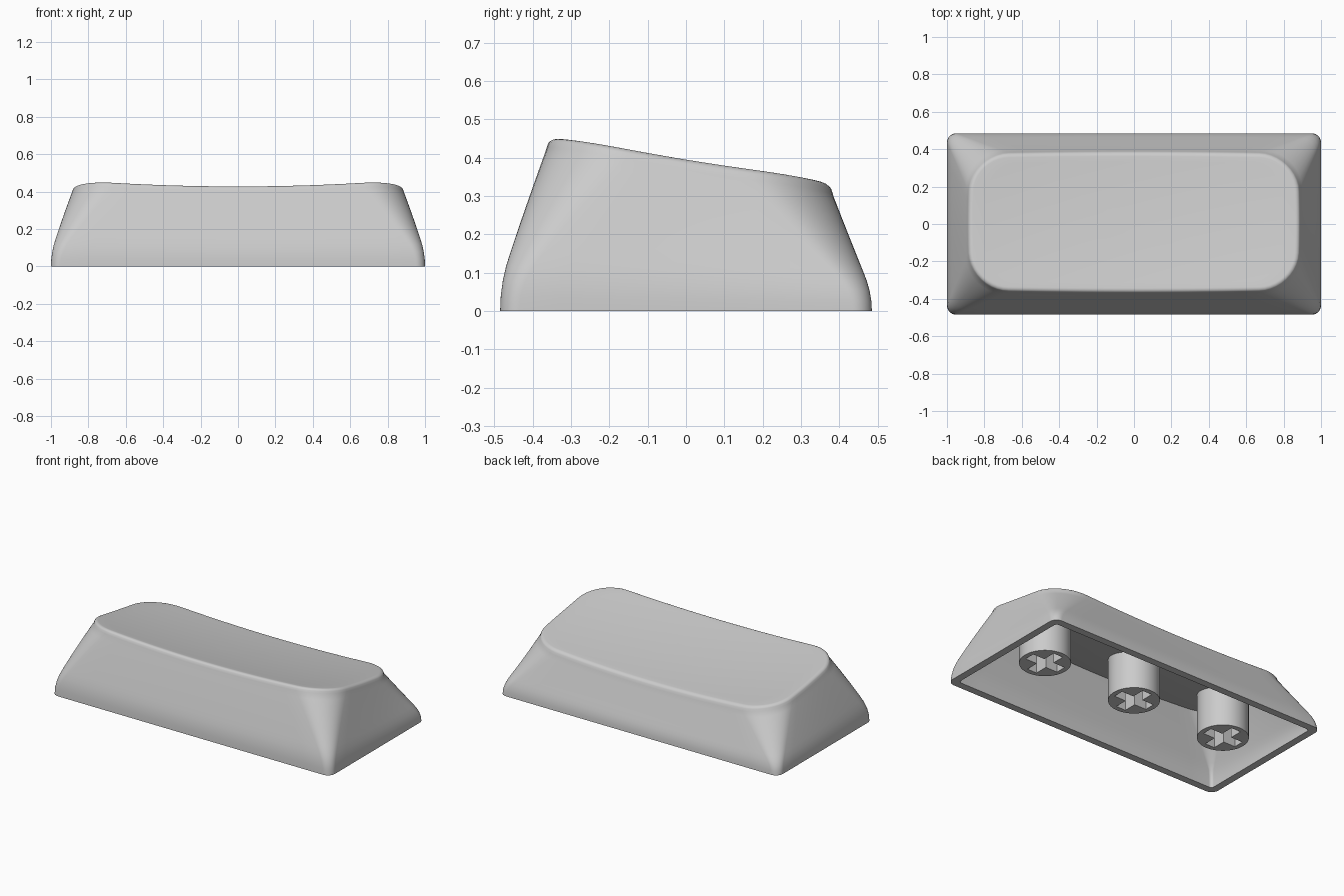
import bpy, bmesh
from math import sin, cos, pi, radians

cube = bpy.data.objects.get("Cube")
if cube:
    bpy.data.objects.remove(cube, do_unlink=True)

WALL = 0.047        # shell thickness at the rim
ROOF = 0.07         # thickness of the top
FILLET = 0.028      # rounding around the top face
ARC, LONG, SHORT = 10, 14, 8

grey = bpy.data.materials.new("light_grey_plastic")
grey.use_nodes = True
colour = (0.6, 0.6, 0.6, 1)
grey.diffuse_color = colour
grey.node_tree.nodes["Principled BSDF"].inputs["Base Color"].default_value = colour


def top_height(x, y):
    """Sloped top, dished along its length."""
    return 0.36 - 0.165 * y + 0.09 * y * y + 0.047 * x * x


def outline(f, inset=0.0):
    """Rounded rectangle, blended from the foot (f=0) to the top edge (f=1)."""
    hx = 1 + (0.89 - 1) * f - inset
    hy = 0.485 + (0.38 - 0.485) * f - inset
    r = max(0.05 + 0.16 * f - inset, 0.02)
    shift = 0.01 * f
    pts = []
    for k, (sx, sy) in enumerate(((1, 1), (-1, 1), (-1, -1), (1, -1))):
        for i in range(ARC + 1):
            a = (k + i / ARC) * pi / 2
            pts.append((sx * (hx - r) + r * cos(a), sy * (hy - r) + r * sin(a)))
        # straight run to the next corner
        n = SHORT if k % 2 else LONG
        x, y = pts[-1]
        ex, ey = (-x, y) if k % 2 == 0 else (x, -y)
        pts += [(x + (ex - x) * i / n, y + (ey - y) * i / n) for i in range(1, n)]
    # sides bow out slightly near the top
    return [(x * (1 - 0.015 * f * (y / hy) ** 2),
             y * (1 - 0.03 * f * (x / hx) ** 2) + shift) for x, y in pts]


def flare(t):
    """Wall lean: upright at the foot, straight above a short curve."""
    k = 0.3
    return (t * t / (2 * k) if t < k else t - k / 2) / (1 - k / 2)


def add_ring(bm, pts, height):
    return [bm.verts.new((x, y, height(x, y))) for x, y in pts]


def skin(bm, rings):
    for a, b in zip(rings, rings[1:]):
        for i in range(len(a)):
            j = (i + 1) % len(a)
            bm.faces.new((a[i], a[j], b[j], b[i]))


def dish(bm, pts, drop):
    """Concentric rings closing a top or ceiling, with the middle vertex."""
    rings = []
    for s in (0.92, 0.8, 0.67, 0.54, 0.41, 0.28, 0.14):
        rings.append(add_ring(bm, [(x * s, y * s) for x, y in pts],
                              lambda x, y: top_height(x, y) - drop))
    centre = bm.verts.new((0, 0, top_height(0, 0) - drop))
    last = rings[-1]
    for i in range(len(last)):
        bm.faces.new((last[i], last[(i + 1) % len(last)], centre))
    return rings


def finish(bm, name):
    bmesh.ops.recalc_face_normals(bm, faces=bm.faces)
    mesh = bpy.data.meshes.new(name)
    bm.to_mesh(mesh)
    bm.free()
    mesh.materials.append(grey)
    obj = bpy.data.objects.new(name, mesh)
    bpy.context.collection.objects.link(obj)
    bpy.ops.object.select_all(action='DESELECT')
    obj.select_set(True)
    bpy.context.view_layer.objects.active = obj
    bpy.ops.object.shade_smooth_by_angle(angle=radians(35))
    return obj


def build_shell():
    bm = bmesh.new()
    steps = 12
    inner, outer = [], []
    for i in range(steps + 1):
        t = i / steps
        inner.append(add_ring(bm, outline(flare(t), WALL),
                              lambda x, y: t * (top_height(x, y) - ROOF)))
        outer.append(add_ring(bm, outline(flare(t)),
                              lambda x, y: t * (top_height(x, y) - FILLET)))
    # rounded edge around the top face
    for a in (32, 48, 64, 78, 90):
        a = radians(a)
        pts = outline(1, FILLET * (1 - cos(a)))
        outer.append(add_ring(bm, pts,
                              lambda x, y: top_height(x, y) - FILLET * (1 - sin(a))))
    ceiling = dish(bm, outline(1, WALL), ROOF)
    roof = dish(bm, outline(1, FILLET), 0)
    # ceiling -> inner wall -> rim -> outer wall -> top
    skin(bm, ceiling[::-1] + inner[::-1] + outer + roof)
    return finish(bm, "keycap_shell")


def build_stem(name, x):
    """Round post with a cross-shaped socket in its lower end."""
    bm = bmesh.new()
    foot, depth, radius, sides = 0.037, 0.2, 0.15, 48
    arm, half = 0.118, 0.034

    def loop(pts, z):
        return [bm.verts.new((x + px, py, z(x + px, py))) for px, py in pts]

    circle = [(radius * cos(2 * pi * i / sides), radius * sin(2 * pi * i / sides))
              for i in range(sides)]
    cross = []
    for k in range(4):
        c, s = round(cos(k * pi / 2)), round(sin(k * pi / 2))
        for px, py in ((arm, -half), (arm, half), (half, half)):
            cross.append((px * c - py * s, px * s + py * c))

    low = loop(circle, lambda px, py: foot)
    high = loop(circle, lambda px, py: top_height(px, py) - ROOF + 0.02)
    mouth = loop(cross, lambda px, py: foot)
    floor = loop(cross, lambda px, py: foot + depth)
    skin(bm, [low, high])
    skin(bm, [mouth, floor])
    bm.faces.new(floor)
    bm.faces.new(high)
    edges = [bm.edges.get((ring[i - 1], ring[i]))
             for ring in (low, mouth) for i in range(len(ring))]
    bmesh.ops.triangle_fill(bm, edges=edges, use_beauty=True)
    return finish(bm, name)


build_shell()
for label, offset in (("left", 0.67), ("middle", 0), ("right", -0.67)):
    build_stem(label + "_stem", offset)
